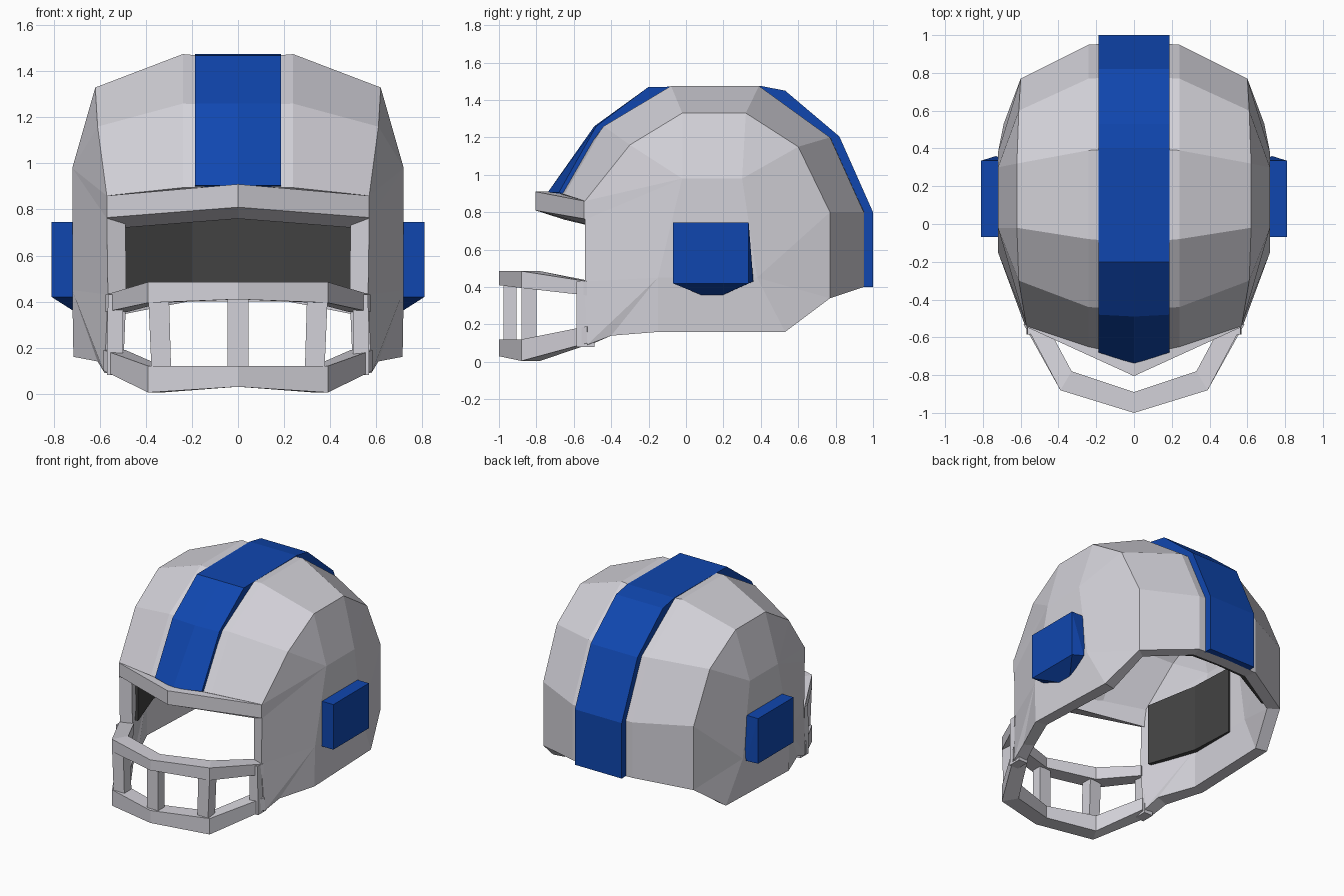
import bpy, bmesh

if "Cube" in bpy.data.objects:
    bpy.data.objects.remove(bpy.data.objects["Cube"])


def material(name, rgb):
    m = bpy.data.materials.new(name)
    m.diffuse_color = (*rgb, 1)
    m.use_nodes = True
    m.node_tree.nodes["Principled BSDF"].inputs["Base Color"].default_value = m.diffuse_color
    return m


GREY = material("light grey", (0.65, 0.64, 0.69))
BLUE = material("royal blue", (0.005, 0.062, 0.43))
DARK = material("dark padding", (0.055, 0.055, 0.055))


def make(name, verts, faces, mat, fix=True):
    me = bpy.data.meshes.new(name)
    me.from_pydata(verts, [], faces)
    if fix:
        bm = bmesh.new()
        bm.from_mesh(me)
        bmesh.ops.recalc_face_normals(bm, faces=bm.faces)
        bm.to_mesh(me)
        bm.free()
    me.materials.append(mat)
    ob = bpy.data.objects.new(name, me)
    bpy.context.collection.objects.link(ob)
    return ob


def loft(name, sections, mat):
    """Closed sections joined in a row, with end caps."""
    n = len(sections[0])
    verts = [p for s in sections for p in s]
    faces = [(i * n + j, i * n + (j + 1) % n, (i + 1) * n + (j + 1) % n, (i + 1) * n + j)
             for i in range(len(sections) - 1) for j in range(n)]
    last = (len(sections) - 1) * n
    faces += [tuple(range(n)), tuple(range(last, last + n))]
    return make(name, verts, faces, mat)


def bar(name, half, mat, mirror=True):
    """Bar from stations (outer x, outer y, inner x, inner y, bottom, top)."""
    full = half
    if mirror:
        full = [(-a, b, -c, d, e, f) for a, b, c, d, e, f in half if a > 0][::-1] + half
    return loft(name, [[(a, b, e), (c, d, e), (c, d, f), (a, b, f)]
                       for a, b, c, d, e, f in full], mat)


# Shell: crown profiles from brow to nape, then a side panel fanned round an ear plane
row0 = [(0, y, z) for y, z in ((-.70, .90), (-.45, 1.25), (-.10, 1.455), (.40, 1.455),
                               (.78, 1.19), (.96, .80), (.96, .40))]
row1 = [(.24, y, z) for y, z in ((-.65, .895), (-.44, 1.26), (-.08, 1.475), (.39, 1.475),
                                 (.77, 1.20), (.95, .80), (.95, .40))]
row2 = [(.57, -.54, .86), (.61, -.30, 1.16), (.62, -.02, 1.33), (.62, .32, 1.33),
        (.61, .60, 1.15), (.60, .77, .80), (.60, .77, .34)]
lower = [(.69, .53, .16), (.715, -.15, .16), (.61, -.40, .14),
         (.58, -.53, .09), (.565, -.54, .43), (.57, -.54, .76)]
ear = [(.72, -.02, .98), (.72, .30, .98), (.72, .38, .45), (.72, -.15, .45)]
verts = row0 + row1 + row2 + lower + ear
faces = [(r * 7 + k, r * 7 + k + 1, r * 7 + k + 8, r * 7 + k + 7)
         for r in range(2) for k in range(6)]
ring = list(range(14, 27))
target = [27 + t for t in (0, 0, 0, 1, 1, 2, 2, 2, 3, 3, 3, 3, 0)]
for i in range(13):
    j = (i + 1) % 13
    quad = [ring[i], ring[j], target[j], target[i]]
    faces.append(tuple(dict.fromkeys(quad)))
faces.append((27, 28, 29, 30))
# order every face so that it looks away from the middle of the helmet
bm = bmesh.new()
bv = [bm.verts.new(v) for v in verts]
for f in faces:
    bm.faces.new([bv[i] for i in f])
bm.normal_update()
for f in bm.faces:
    c = f.calc_center_median()
    c.y -= .15
    c.z -= .6
    if f.normal.dot(c) < 0:
        f.normal_flip()
me = bpy.data.meshes.new("shell")
bm.to_mesh(me)
bm.free()
me.materials.append(GREY)
shell = bpy.data.objects.new("shell", me)
bpy.context.collection.objects.link(shell)
mod = shell.modifiers.new("mirror", 'MIRROR')
mod.use_clip = True
mod = shell.modifiers.new("thickness", 'SOLIDIFY')
mod.thickness = .085
mod.offset = -1

# Brow visor
loft("brow_visor", [[(x, yo, zb), (x, yi, zb - .05), (x, yi, zt), (x, yo, zt)]
                    for x, yo, yi, zb, zt in ((-.57, -.545, -.46, .765, .86),
                                              (0, -.805, -.65, .81, .91),
                                              (.57, -.545, -.46, .765, .86))], GREY)

# Centre stripe: outer and inner edge along the crown, pointed at the brow
path = [(-.68, .905, -.62, .89), (-.48, 1.26, -.42, 1.22), (-.20, 1.47, -.12, 1.42),
        (.40, 1.475, .38, 1.42), (.53, 1.45, .50, 1.39), (.82, 1.205, .76, 1.17),
        (1.0, .80, .94, .79), (1.0, .40, .94, .40)]
w = .187
sections = []
for i, (y, z, yi, zi) in enumerate(path):
    d = .06 if i == 0 else .01 if i == 1 else 0
    sections.append([(-w, y, z), (0, y - d, z), (w, y, z), (w, yi, zi), (0, yi - d, zi), (-w, yi, zi)])
loft("crown_stripe", sections, BLUE)

# Face guard rails
bar("guard_top_rail", [(0, -1.0, 0, -.89, .41, .485), (.39, -.88, .33, -.78, .395, .485),
                       (.575, -.53, .48, -.50, .355, .43)], GREY)
bar("guard_bottom_rail", [(0, -1.0, 0, -.89, .03, .12), (.39, -.88, .33, -.78, .005, .12),
                          (.585, -.53, .49, -.50, .10, .19)], GREY)


# Face guard uprights
def upright(name, x0, x1, xt0, xt1, y0, y1):
    loft(name, [[(x0, y0, .08), (x1, y0, .08), (x1, y1, .08), (x0, y1, .08)],
                [(xt0, y0, .43), (xt1, y0, .43), (xt1, y1, .43), (xt0, y1, .43)]], GREY)


upright("guard_post_centre", -.045, .045, -.045, .045, -.975, -.905)
for s, side in ((1, "right"), (-1, "left")):
    upright("guard_post_" + side, s * .29, s * .375, s * .30, s * .39, -.88, -.80)
    upright("guard_end_" + side, s * .50, s * .57, s * .50, s * .565, -.585, -.49)

    # Ear block with tapered underside
    pts = [(.81, -.07, .42), (.81, -.07, .745), (.81, .335, .745), (.81, .335, .42),
           (.69, -.07, .42), (.69, -.07, .745), (.69, .335, .745),
           (.73, .36, .43), (.70, .10, .35), (.70, .18, .35)]
    bm = bmesh.new()
    for x, y, z in pts:
        bm.verts.new((s * x, y, z))
    bmesh.ops.convex_hull(bm, input=bm.verts)
    bmesh.ops.recalc_face_normals(bm, faces=bm.faces)
    me = bpy.data.meshes.new("ear_block_" + side)
    bm.to_mesh(me)
    bm.free()
    me.materials.append(BLUE)
    bpy.context.collection.objects.link(bpy.data.objects.new("ear_block_" + side, me))

    # Side padding
    bar("side_pad_" + side, [(s * .52, -.44, s * .49, -.44, .42, .86),
                             (s * .64, -.10, s * .605, -.10, .42, .90),
                             (s * .65, .22, s * .62, .22, .42, .90)], DARK, False)

# Back padding
bar("back_pad", [(0, .89, 0, .85, .41, .80), (.22, .88, .20, .84, .41, .80),
                 (.55, .72, .52, .68, .39, .78)], DARK)
